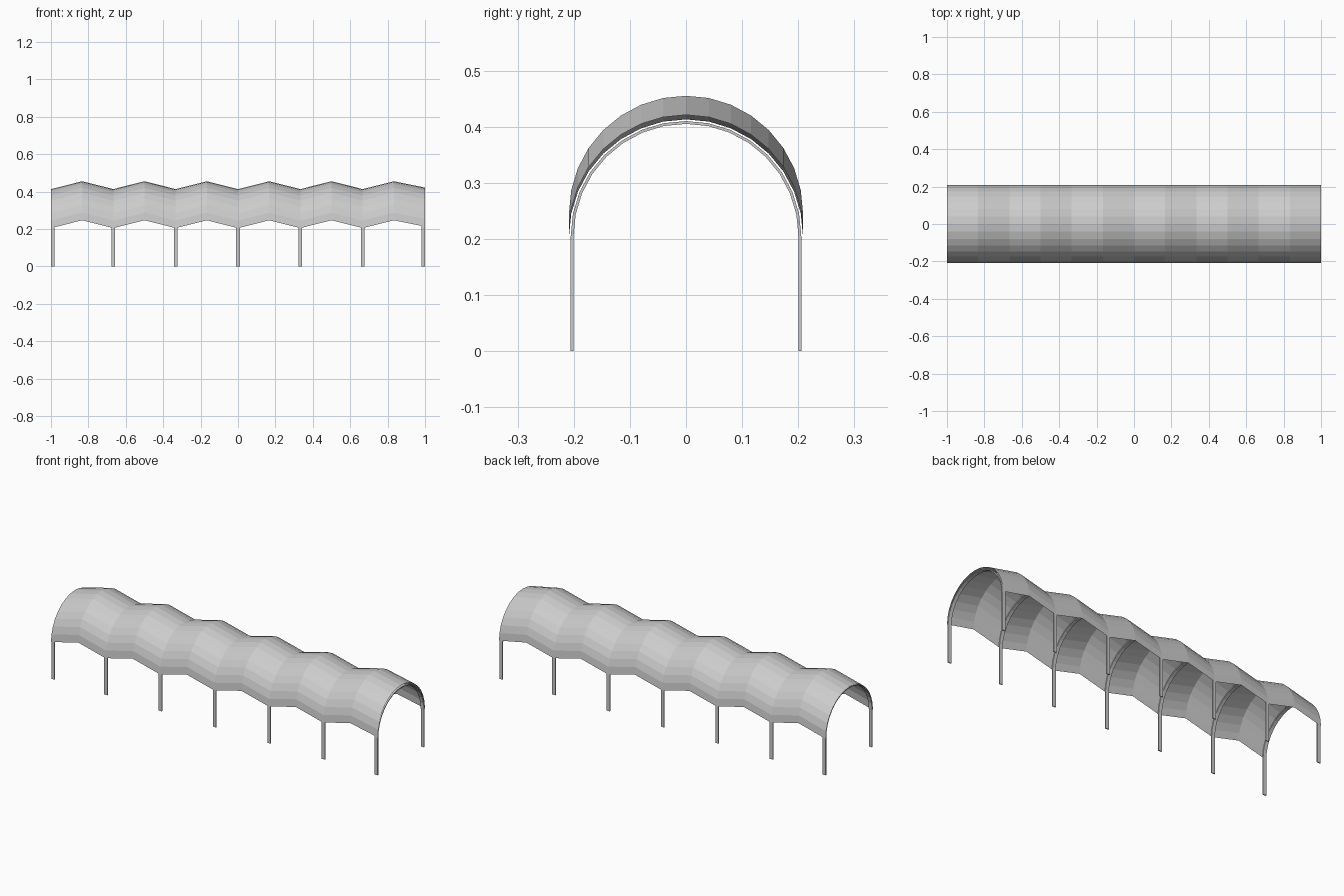
import bpy, bmesh, math

if "Cube" in bpy.data.objects:
    bpy.data.objects.remove(bpy.data.objects["Cube"])

SEG = 16          # facets around each half circle
BASE = 0.2045     # height where the arch springs from the legs
BAYS = 6


def arch(radius, z):
    """Half circle in the y-z plane, from -y over the top to +y."""
    return [(-radius * math.cos(math.pi * i / SEG),
             z + radius * math.sin(math.pi * i / SEG)) for i in range(SEG + 1)]


def make_object(name, bm):
    mesh = bpy.data.meshes.new(name)
    bm.to_mesh(mesh)
    bm.free()
    obj = bpy.data.objects.new(name, mesh)
    bpy.context.collection.objects.link(obj)
    return obj


def skin(bm, rings, closed):
    """Bridge successive point rings with quads."""
    rows = [[bm.verts.new(p) for p in ring] for ring in rings]
    for a, b in zip(rows, rows[1:]):
        n = len(a)
        for j in range(n if closed else n - 1):
            k = (j + 1) % n
            bm.faces.new((a[j], b[j], b[k], a[k]))
    return rows


# Canopy: thin arched sheet that zigzags up and down along its length
rings = []
for i in range(2 * BAYS + 1):
    x = -1 + i / BAYS
    rise = 0.042 if i % 2 else 0.0
    if i == 2 * BAYS:
        rise = 0.008      # right end stops slightly above the valley
    rings.append([(x, y, z) for y, z in arch(0.2085, BASE + rise)])
bm = bmesh.new()
skin(bm, rings, False)
make_object("canopy", bm)

# Hoops: flat bars bent into an arch with straight legs to the ground
HALF = 0.01
for i in range(BAYS + 1):
    x = max(-1 + HALF, min(1 - HALF, -1 + 2 * i / BAYS))
    paths = []
    for r in (0.2055, 0.2005):
        paths.append([(-r, 0)] + arch(r, BASE) + [(r, 0)])
    rings = [[(x - HALF, *o), (x + HALF, *o), (x + HALF, *n), (x - HALF, *n)]
             for o, n in zip(*paths)]
    bm = bmesh.new()
    rows = skin(bm, rings, True)
    bm.faces.new(rows[0])
    bm.faces.new(rows[-1])
    bmesh.ops.recalc_face_normals(bm, faces=bm.faces)
    make_object(f"support_hoop_{i + 1}", bm)
